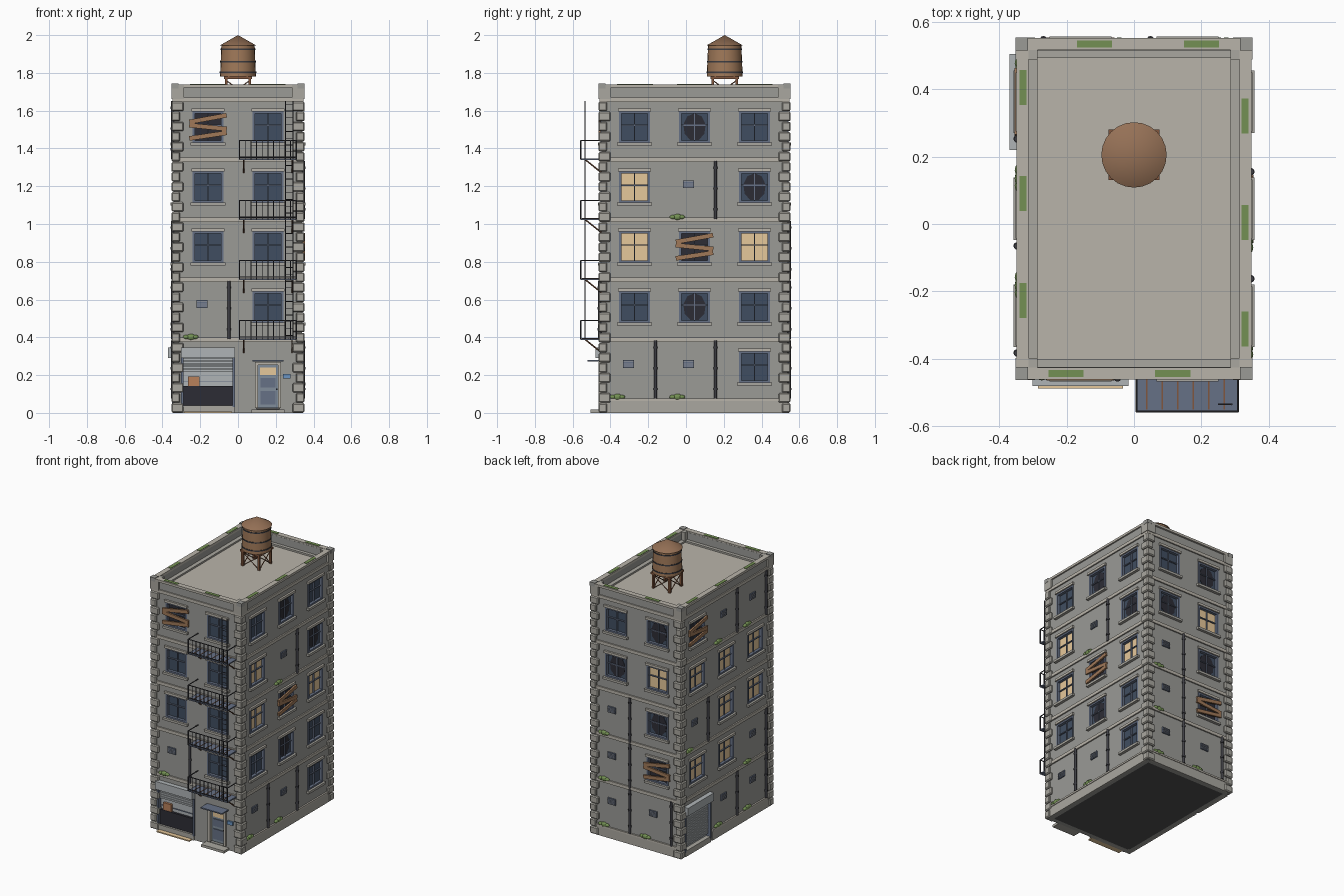
import bpy, bmesh, math
from mathutils import Matrix, Vector

if "Cube" in bpy.data.objects:
    bpy.data.objects.remove(bpy.data.objects["Cube"])

CELL, BASE, CY = 0.3175, 0.07, 0.045      # facade module, plinth height, building centre in y
HX, HY, ROOF = 0.338, 0.493, 1.655        # wall half sizes, roof level
parts, colours = {}, {}
I = Matrix.Identity(4)
WALL, TRIM, STONE, IRON = (.60, .60, .585), (.72, .70, .66), (.66, .65, .62), (.25, .25, .27)
SLATE, BLUE, DARK, LIT = (.40, .44, .52), (.26, .31, .38), (.19, .19, .22), (.90, .78, .60)
WOOD, GREEN, RUST, GREY = (.62, .47, .35), (.45, .56, .33), (.50, .34, .25), (.68, .70, .71)


def bm_for(name, colour):
    if name not in parts:
        parts[name] = bmesh.new()
        colours[name] = colour
    return parts[name]


def box(name, col, c, s, M=I, tilt=0):
    T = M @ Matrix.Translation(c) @ Matrix.Rotation(tilt, 4, 'Y') @ Matrix.Diagonal((*s, 1))
    bmesh.ops.create_cube(bm_for(name, col), size=1, matrix=T)


def rod(name, col, p, q, r, M=I, r2=None, n=10):
    p, q = Vector(p), Vector(q)
    T = M @ Matrix.Translation((p + q) / 2) @ (q - p).to_track_quat('Z', 'Y').to_matrix().to_4x4()
    bmesh.ops.create_cone(bm_for(name, col), cap_ends=True, segments=n, radius1=r,
                          radius2=r if r2 is None else r2, depth=(q - p).length, matrix=T)


def panel(M, u, z0, z1, hole=None):
    """Wall panel of one cell, optionally with a rectangular opening (half width, z0, z1)."""
    def piece(a, b, c, d):
        box("wall_panels", WALL, ((a + b) / 2, .015, (c + d) / 2), (b - a, .03, d - c), M)
    a, b = u - CELL / 2, u + CELL / 2
    if not hole:
        return piece(a, b, z0, z1)
    w, h0, h1 = hole
    piece(a, u - w, z0, z1)
    piece(u + w, b, z0, z1)
    piece(u - w, u + w, z0, h0)
    piece(u - w, u + w, h1, z1)


def window(M, u, z, kind):
    pane = {'L': ("lit_glass", LIT), 'X': ("dark_glass", DARK)}.get(kind, ("window_glass", BLUE))
    box(*pane, (u, .02, z), (.16, .006, .165), M)
    for s in (-1, 1):
        box("window_frames", SLATE, (u + s * .076, .006, z), (.012, .02, .165), M)
        box("window_frames", SLATE, (u, .006, z + s * .077), (.16, .02, .012), M)
    box("window_frames", SLATE, (u, .013, z), (.006, .01, .155), M)
    box("window_frames", SLATE, (u, .013, z + .01), (.15, .01, .006), M)
    box("window_lintels", TRIM, (u, -.004, z + .09), (.175, .018, .016), M)
    box("window_sills", STONE, (u, -.006, z - .09), (.185, .026, .016), M)
    if kind == 'K':      # jagged hole in the pane
        T = M @ Matrix.Translation((u, .0155, z)) @ Matrix.Rotation(math.pi / 2, 4, 'X') @ Matrix.Diagonal((.06, .074, .002, 1))
        bmesh.ops.create_cone(bm_for("broken_panes", DARK), cap_ends=True, segments=9, radius1=1, radius2=1, depth=1, matrix=T)
    if kind == 'X':      # nailed boards
        for dz, t in ((.045, -.18), (.0, .1), (-.045, -.15)):
            box("window_boards", WOOD, (u, -.01, z + dz), (.2, .012, .024), M, t)


def blank(M, u, z, zb):
    box("vents", SLATE, (u - .032, -.003, z + .015), (.06, .01, .042), M)
    for k in range(4):
        box("vent_slats", (.52, .54, .58), (u - .032, -.009, z + .001 + k * .0095), (.054, .004, .004), M)
    rod("drainpipes", IRON, (u + .11, -.009, zb + .005), (u + .11, -.009, zb + .312), .0085, M)
    for dz in (.05, .16, .27):
        rod("drainpipes", IRON, (u + .11, -.009, zb + dz), (u + .11, -.009, zb + dz + .012), .011, M)
    for du, r in ((-.115, .018), (-.09, .026), (-.068, .018)):
        T = M @ Matrix.Translation((u + du, -.004, zb + .014)) @ Matrix.Diagonal((r, .012, r * .65, 1))
        bmesh.ops.create_icosphere(bm_for("ledge_moss", GREEN), subdivisions=2, radius=1, matrix=T)


def shop(M, u, closed):
    box("shutter_box", GREY, (u, -.012, .318), (.285, .04, .055), M)
    for s in (-1, 1):
        box("shop_jambs", SLATE, (u + s * .136, .004, .16), (.012, .03, .26), M)
    box("shop_threshold", STONE, (u, .005, .02), (.28, .03, .04), M)
    low = .045 if closed else .215
    for k in range(int((.29 - low) / .0145)):
        box("shutter_slats", GREY, (u, .012, .283 - k * .0145), (.262, .012, .0115), M)
    box("shop_back", GREY, (u, .026, .16), (.27, .006, .26), M)
    if not closed:
        box("shop_stall_board", DARK, (u, .012, .09), (.262, .016, .105), M)
        box("display_box", (.72, .50, .36), (u - .075, .014, .168), (.062, .016, .05), M)
        box("display_shelf", SLATE, (u, .02, .165), (.262, .006, .004), M)
        box("light_spill", LIT, (u, -.022, .004), (.252, .036, .008), M)


def door(M, u):
    for s in (-1, 1):
        box("door_frame", TRIM, (u + s * .06, -.002, .145), (.016, .024, .24), M)
    box("door_frame", TRIM, (u, -.002, .262), (.136, .024, .016), M)
    box("door_leaf", (.50, .55, .60), (u, .018, .14), (.11, .012, .23), M)
    box("transom_light", LIT, (u, .01, .22), (.085, .008, .04), M)
    for z, h in ((.16, .05), (.08, .07)):
        box("door_panels", SLATE, (u, .01, z), (.08, .008, h), M)
    rod("door_knob", IRON, (u + .046, .012, .125), (u + .046, -.004, .125), .005, M)
    box("door_canopy", SLATE, (u, -.035, .277), (.165, .075, .008), M)
    box("door_step", STONE, (u, -.028, .0085), (.175, .06, .017), M)
    box("intercom", (.42, .58, .76), (u + .1, -.005, .195), (.04, .014, .024), M)


# facades: rows from top floor down, columns left to right seen from outside
# B blue, K broken, L lit, X boarded, v blank, S shop, G closed shutter, D door
facades = (("XB BB BB vB SD", 0, HY), ("BKB LvK LXL BKB vvB", 90, HX),
           ("BK KL vK vX vv", 180, HY), ("Xvv LLL vLL LLv Gvv", 270, HX))
for rows, angle, dist in facades:
    M = Matrix.Translation((0, CY, 0)) @ Matrix.Rotation(math.radians(angle), 4, 'Z') @ Matrix.Translation((0, -dist, 0))
    for r, row in enumerate(rows.split()):
        zb = BASE + (4 - r) * CELL
        z = zb + .173
        for c, kind in enumerate(row):
            u = (c - (len(row) - 1) / 2) * CELL
            z0 = 0 if r == 4 else zb
            hole = (.077, z - .08, z + .08) if kind in "BKLX" else (.135, .03, .295) if kind in "SG" else (.06, .02, .262) if kind == 'D' else None
            panel(M, u, z0, zb + CELL, hole)
            if kind in "BKLX":
                window(M, u, z, kind)
            elif kind == 'v':
                blank(M, u, z, zb)
            elif kind == 'D':
                door(M, u)
            else:
                shop(M, u, kind == 'G')
            if r == 4 and kind not in "SGD":
                box("plinth", STONE, (u, 0, BASE / 2), (CELL, .014, BASE), M)
                box("plinth_cap", TRIM, (u, -.002, BASE), (CELL, .018, .012), M)

# core, storey bands
box("core", (.32, .32, .32), (0, CY, ROOF / 2), (2 * HX - .06, 2 * HY - .06, ROOF))
for k in range(1, 6):
    box("storey_bands", TRIM, (0, CY, BASE + k * CELL), (2 * HX + .018, 2 * HY + .018, .022))

# corner piers, quoins and parapet posts
for sx in (-1, 1):
    for sy in (-1, 1):
        box("corner_piers", WALL, (sx * (HX - .02), CY + sy * (HY - .02), .83), (.04, .04, 1.66))
        for k in range(31):
            w, d = ((.064, .046), (.046, .064))[k % 2]
            box("quoins", STONE, (sx * (.352 - w / 2), CY + sy * (.508 - d / 2), .0265 + k * .0532), (w, d, .05))
        box("parapet_posts", STONE, (sx * .319, CY + sy * .475, 1.70), (.064, .064, .075))
        box("coping_corners", WALL, (sx * .333, CY + sy * .489, 1.731), (.038, .038, .025))

# roof deck, parapet walls, coping, flashing
box("roof_deck", WALL, (0, CY, ROOF + .002), (.63, .94, .012))
for s in (-1, 1):
    box("parapet", WALL, (s * .327, CY, 1.69), (.024, .985, .08))
    box("parapet", WALL, (0, CY + s * .482, 1.69), (.67, .024, .08))
    box("coping", TRIM, (s * .331, CY, 1.731), (.036, 1.01, .016))
    box("coping", TRIM, (0, CY + s * .489, 1.731), (.696, .036, .016))
    box("roof_flashing", STONE, (s * .301, CY, 1.668), (.028, .95, .024))
    box("roof_flashing", STONE, (0, CY + s * .461, 1.668), (.62, .028, .024))
for x, ys in ((.329, (.32, .004, -.312)), (-.329, (.405, .09, -.227))):
    for y in ys:
        box("coping_moss", GREEN, (x, y, 1.739), (.021, .104, .006))
for y, xs in ((.534, (-.117, .2)), (-.443, (-.202, .115))):
    for x in xs:
        box("coping_moss", GREEN, (x, y, 1.739), (.104, .021, .006))

# fire escape platforms with railings and brackets
X0, X1, Y0, Y1 = .008, .308, -.556, -.45
for k in range(1, 5):
    z = BASE + k * CELL + .002
    box("escape_platforms", SLATE, ((X0 + X1) / 2, (Y0 + Y1) / 2, z), (X1 - X0, Y1 - Y0, .008))
    for i in range(6):
        box("platform_rust", RUST, (X0 + .03 + i * .046, (Y0 + Y1) / 2, z + .003), (.004, Y1 - Y0 - .01, .006))
    for h in (.012, .1):
        rod("escape_railings", IRON, (X0, Y0, z + h), (X1, Y0, z + h), .0035, n=6)
    for x in (X0, X1):
        rod("escape_railings", IRON, (x, Y0, z + .1), (x, Y1, z + .1), .0035, n=6)
    for i in range(11):
        x = X0 + i * (X1 - X0) / 10
        rod("escape_railings", IRON, (x, Y0, z), (x, Y0, z + .1), .0025 if 0 < i < 10 else .004, n=6)
    for x in (.03, .286):
        rod("platform_brackets", RUST, (x, -.535, z), (x, -.448, z - .07), .004, n=6)

# escape ladder
for x in (.252, .29):
    rod("ladder_rails", IRON, (x, -.535, .39), (x, -.535, 1.65), .003, n=6)
for i in range(35):
    rod("ladder_rungs", IRON, (.252, -.535, .41 + i * .036), (.29, -.535, .41 + i * .036), .002, n=6)

# rooftop water tank
TY = .205
rod("tank_barrel", WOOD, (0, TY, 1.78), (0, TY, 1.95), .095, r2=.088, n=24)
rod("tank_roof", (.58, .44, .34), (0, TY, 1.945), (0, TY, 2.0), .097, r2=0, n=24)
for z in (1.80, 1.855, 1.922):
    rod("tank_hoops", IRON, (0, TY, z), (0, TY, z + .008), .0975 - (z - 1.78) * .04, n=24)
box("tank_base", RUST, (0, TY, 1.774), (.15, .15, .014))
L = [(-.063, TY - .063), (.063, TY - .063), (.063, TY + .063), (-.063, TY + .063)]
for i, (x, y) in enumerate(L):
    nx, ny = L[(i + 1) % 4]
    box("tank_legs", RUST, (x, y, 1.715), (.014, .014, .12))
    rod("tank_braces", RUST, (x, y, 1.67), (nx, ny, 1.76), .003, n=6)
    rod("tank_braces", RUST, (x, y, 1.76), (nx, ny, 1.67), .003, n=6)

# turn every part into an object
for name, bm in parts.items():
    me = bpy.data.meshes.new(name)
    bm.to_mesh(me)
    bm.free()
    ob = bpy.data.objects.new(name, me)
    bpy.context.collection.objects.link(ob)
    mat = bpy.data.materials.new(name)
    mat.diffuse_color = (*[v ** 2.2 for v in colours[name]], 1)
    mat.use_nodes = True
    mat.node_tree.nodes["Principled BSDF"].inputs["Base Color"].default_value = mat.diffuse_color
    me.materials.append(mat)
    if name == "quoins":
        mod = ob.modifiers.new("bevel", 'BEVEL')
        mod.width, mod.segments = .006, 1
    if name in ("drainpipes", "tank_barrel", "tank_roof", "tank_hoops", "ledge_moss"):
        bpy.ops.object.select_all(action='DESELECT')
        ob.select_set(True)
        bpy.context.view_layer.objects.active = ob
        bpy.ops.object.shade_smooth_by_angle(angle=math.radians(40))
